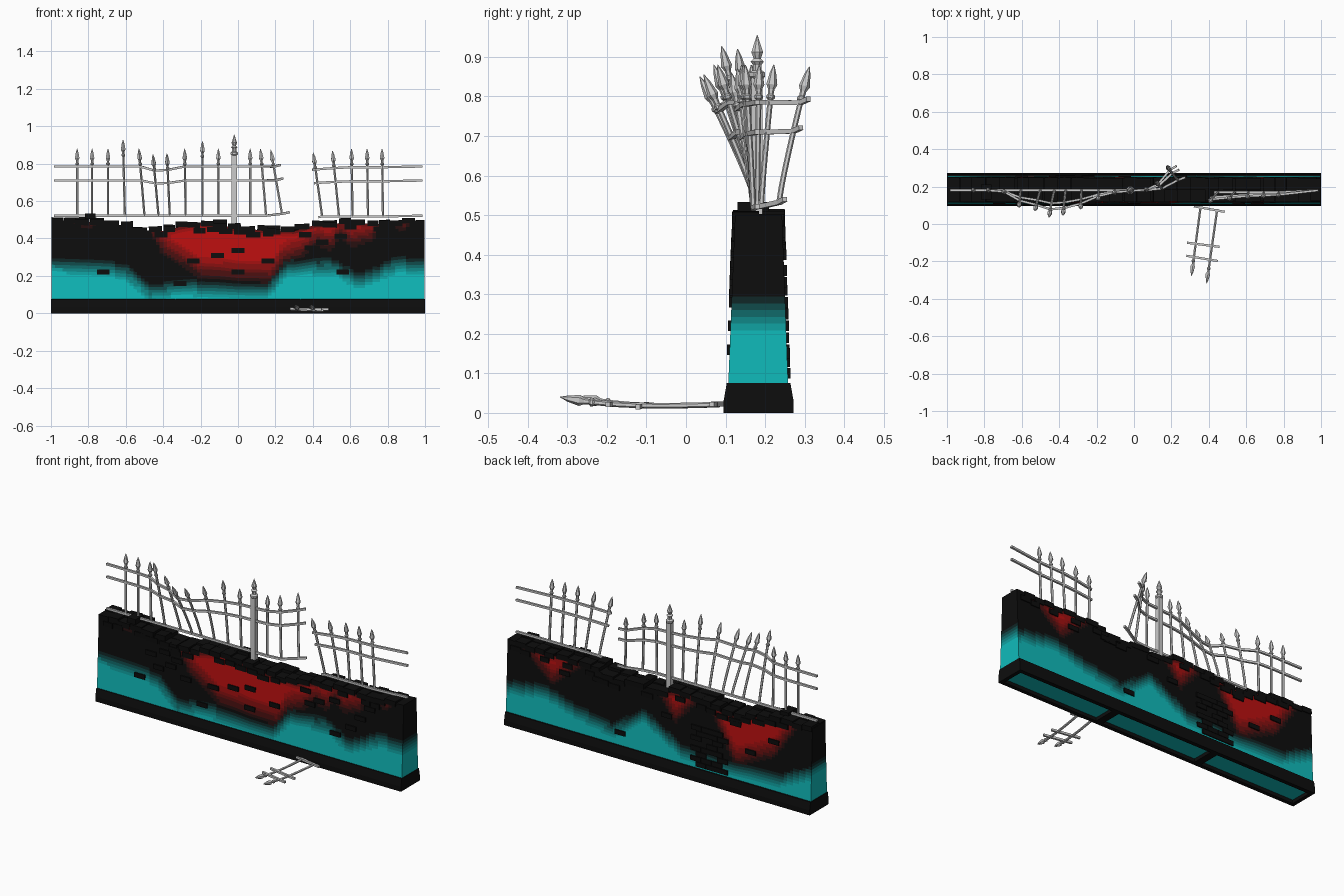
import bpy, bmesh, math, random
from mathutils import Vector, Matrix

if "Cube" in bpy.data.objects:
    bpy.data.objects.remove(bpy.data.objects["Cube"])
random.seed(4)

def material(name, c):
    m = bpy.data.materials.new(name)
    m.diffuse_color = (*c, 1)
    m.use_nodes = True
    m.node_tree.nodes["Principled BSDF"].inputs["Base Color"].default_value = m.diffuse_color
    return m

N = 6  # colour steps of the painted gradient
BLACK = material("black", (.004, .004, .004))
CYAN = [material(f"cyan_{i}", (.005, .5 * (i / N) ** 1.8, .5 * (i / N) ** 1.8)) for i in range(1, N + 1)]
RED = [material(f"red_{i}", (.5 * (i / N) ** 1.8, .005, .005)) for i in range(1, N + 1)]
MATS = [BLACK] + CYAN + RED

def finish(bm, name, mats=()):
    bmesh.ops.recalc_face_normals(bm, faces=bm.faces)
    me = bpy.data.meshes.new(name)
    bm.to_mesh(me)
    bm.free()
    for m in mats:
        me.materials.append(m)
    ob = bpy.data.objects.new(name, me)
    bpy.context.collection.objects.link(ob)
    return ob

def box(bm, c, s, rot=0.0):
    m = Matrix.Translation(c) @ Matrix.Rotation(rot, 4, 'Y') @ Matrix.Diagonal((*s, 1))
    bmesh.ops.create_cube(bm, size=1, matrix=m)

def curve(pts, x):
    for (a, u), (b, v) in zip(pts, pts[1:]):
        if x <= b:
            return u + (v - u) * max(0, (x - a) / (b - a))
    return pts[-1][1]

def clamp(v):
    return max(0.0, min(1.0, v))

# wall outline and the edges of the painted areas
TOP = [(-1, .50), (-.75, .485), (-.6, .47), (-.5, .44), (-.4, .44), (-.3, .465), (-.2, .485),
       (-.1, .475), (0, .45), (.3, .44), (.42, .475), (.6, .485), (.8, .475), (.9, .495), (1, .50)]
CY_F = [(-1, .26), (-.75, .25), (-.6, .22), (-.47, .11), (-.3, .14), (0, .12), (.16, .12),
        (.26, .24), (.5, .25), (.65, .17), (.85, .26), (1, .25)]
CY_B = [(-1, .24), (-.8, .15), (-.5, .13), (-.15, .15), (.1, .29), (.3, .15), (.55, .2), (.75, .26), (1, .22)]
RD_F = [(-1, .55), (-.8, .43), (-.7, .52), (-.5, .46), (-.4, .3), (-.3, .24), (-.2, .17), (.18, .15),
        (.24, .25), (.35, .29), (.42, .35), (.5, .32), (.55, .4), (.6, .34), (.72, .37), (.78, .5), (.88, .42), (1, .55)]
RD_B = [(-1, .6), (-.75, .25), (-.5, .14), (-.4, .3), (-.3, .5), (-.1, .28), (.05, .5), (.45, .5), (.7, .29), (.9, .46), (1, .5)]

def side_y(z, back):
    t = (z - .075) / .45
    return .258 - .016 * t if back else .107 + .018 * t

def paint(x, z, back):
    c = clamp((curve(CY_B if back else CY_F, x) + .05 - z) / .1)
    r = min(clamp((z - curve(RD_B if back else RD_F, x)) / .14), clamp((curve(TOP, x) + .02 - z) / .05))
    if round(c * N) > 0:
        return round(c * N)
    return N + round(r * N) if round(r * N) > 0 else 0

# wall body: tapered slab with a ragged top
bm = bmesh.new()
NX, NZ = 100, 28
cols = []
for i in range(NX + 1):
    x = -.998 + 1.996 * i / NX
    zs = [.02 + (curve(TOP, x) - .02) * j / NZ for j in range(NZ + 1)]
    cols.append([[bm.verts.new((x, side_y(z, b), z)) for z in zs] for b in (0, 1)])
def quad(a, b, c, d, back):
    f = bm.faces.new((a, b, c, d))
    m = f.calc_center_median()
    f.material_index = paint(m.x, m.z, back)
for p, q in zip(cols, cols[1:]):
    for b in (0, 1):
        for j in range(NZ):
            quad(p[b][j], q[b][j], q[b][j + 1], p[b][j + 1], b)
    for j in (0, NZ):
        quad(p[0][j], q[0][j], q[1][j], p[1][j], 0)
        bm.faces.ensure_lookup_table()
        bm.faces[-1].material_index = 0 if j else N
for c in (cols[0], cols[-1]):
    for j in range(NZ):
        quad(c[0][j], c[1][j], c[1][j + 1], c[0][j + 1], 0)
finish(bm, "wall_body", MATS)

# plinth: three hollow sections with sloped sides
bm = bmesh.new()
for k in range(3):
    x0 = -1 + k * 2 / 3
    x1 = x0 + 2 / 3
    rings = []
    for y0, y1, z, d in ((.118, .248, .02, .022), (.118, .248, 0, .022), (.095, .272, 0, 0),
                         (.095, .272, .03, 0), (.103, .264, .075, 0), (.115, .25, .078, .01)):
        rings.append([bm.verts.new(v) for v in ((x0 + d, y0, z), (x1 - d, y0, z), (x1 - d, y1, z), (x0 + d, y1, z))])
    for a, b in zip(rings, rings[1:]):
        for i in range(4):
            bm.faces.new((a[i], a[(i + 1) % 4], b[(i + 1) % 4], b[i]))
finish(bm, "plinth", [BLACK])

# loose brick courses along the top edge
bm = bmesh.new()
x = -.965
while x < .98:
    w = random.uniform(.06, .085)
    for b in (0, 1):
        h = curve(TOP, x) + random.uniform(-.008, .012)
        s = 1 if b else -1
        box(bm, (x, .183 + s * .032, h), (w - .003, .066 + random.uniform(-.004, .004), .03), random.uniform(-.04, .04))
        if random.random() < .65:
            z = h - .031
            box(bm, (min(x + .03, .96), side_y(z, b) - s * .01, z), (w - .005, .033, .029))
    x += w
box(bm, (-.79, .17, .518), (.055, .08, .03))
finish(bm, "top_bricks", [BLACK])

# bricks standing out of both faces
bm = bmesh.new()
front = [(-.72, .22), (0, .335), (-.11, .31), (-.24, .28), (.16, .28), (0, .22), (.56, .22), (-.31, .16),
         (-.6, .3), (-.52, .33), (-.65, .37), (-.56, .4), (-.48, .37), (-.42, .28), (.45, .38), (.39, .35),
         (.36, .42), (.55, .41), (.72, .35), (.78, .42), (-.5, .43), (.66, .28)]
back = [(.25, .15), (-.6, .26), (-.05, .33), (-.75, .36), (.62, .4), (.4, .42), (-.5, .4)]
for r in range(8):  # broken patch on the back
    back += [(-.42 + .07 * i + .035 * (r % 2), .1 + .03 * r) for i in range(3) if random.random() < .85]
for b, spots in enumerate((front, back)):
    for bx, bz in spots:
        box(bm, (bx, side_y(bz, b) - (.008 if b else -.008), bz), (.068, .03, .027))
finish(bm, "face_bricks", [BLACK])

# swept bar with a radius at every point
def tube(bm, pts, radii, sides, ref):
    pts = [Vector(p) for p in pts]
    rings = []
    for i, p in enumerate(pts):
        t = (pts[min(i + 1, len(pts) - 1)] - pts[max(i - 1, 0)]).normalized()
        u = t.cross(Vector(ref)).normalized()
        v = t.cross(u)
        rings.append([bm.verts.new(p + radii[i] * (u * math.cos(a) + v * math.sin(a)))
                      for a in [math.tau * (k + .5) / sides for k in range(sides)]])
    for a, b in zip(rings, rings[1:]):
        for k in range(sides):
            bm.faces.new((a[k], a[(k + 1) % sides], b[(k + 1) % sides], b[k]))
    bm.faces.new(rings[0])
    bm.faces.new(rings[-1])

SPEAR = [(.088, .007), (.084, .011), (.078, .011), (.074, .007), (.062, .008), (.05, .014), (.02, .008), (0, .001)]
def picket(bm, path, length, ref):
    shaft = 1 - .09 / length
    ts = [(shaft * i / 6, .007) for i in range(7)] + [(1 - d / length, r) for d, r in SPEAR]
    tube(bm, [path(t) for t, r in ts], [r for t, r in ts], 6, ref)

# picket: base x, top x, base y, top y, top z, base z
BZ = .522
def lean(p):
    x0, x1, y0, y1, z1, z0 = p
    return lambda t: Vector((x0 + (x1 - x0) * t, y0 + (y1 - y0) * t ** 1.15, z0 + (z1 - z0) * t))

L = [(x0, x1, .18, y, z, BZ) for x0, x1, y, z in (
    (-.86, -.86, .18, .88), (-.78, -.78, .18, .88), (-.695, -.695, .17, .88), (-.605, -.615, .09, .927),
    (-.5, -.53, .07, .88), (-.425, -.455, .035, .85), (-.365, -.38, .045, .855), (-.28, -.285, .08, .88),
    (-.19, -.19, .13, .92), (-.105, -.105, .165, .88), (.065, .065, .185, .88))]
L += [(.15, .12, .19, .222, .88, BZ), (.235, .175, .235, .312, .875, .532)]
R = [(x0, x1, .17, y, z, BZ - .004) for x0, x1, y, z in (
    (.45, .402, .115, .86), (.54, .505, .13, .87), (.612, .607, .14, .88), (.695, .69, .145, .88), (.775, .77, .15, .88))]
LA, LB = (-.985, -.985, .18, .18, .88, BZ), (.275, .21, .25, .335, .885, .54)
RA, RB = (.43, .385, .17, .11, .86, BZ - .008), (.985, .985, .18, .18, .88, BZ)

for name, pk, a, b in (("left", L, LA, LB), ("right", R, RA, RB)):
    bm = bmesh.new()
    for p in pk:
        picket(bm, lean(p), p[4] - p[5], (0, 1, 0))
    finish(bm, name + "_fence_pickets")
    bm = bmesh.new()
    for h in (0, .188, .263):
        pts = [lean(p)(h / max(.358, p[4] - p[5])) for p in [a] + pk + [b]]
        tube(bm, pts, [.0085] * len(pts), 4, (0, 0, 1))
    finish(bm, name + "_fence_rails")

# square main post with a spear finial
bm = bmesh.new()
box(bm, (-.02, .18, .655), (.028, .028, .39))
prof = [(.845, .017), (.85, .022), (.86, .022), (.866, .012), (.88, .012), (.888, .018), (.896, .01), (.912, .016), (.955, .001)]
tube(bm, [(-.02, .18, z) for z, r in prof], [r for z, r in prof], 8, (0, 1, 0))
finish(bm, "main_post")

# broken fence piece lying on the ground
def fallen(x0, x1, y0, y1):
    return lambda t: Vector((x0 + (x1 - x0) * t, y0 + (y1 - y0) * t, .021 - .012 * t + .031 * t ** 3))
bm = bmesh.new()
picket(bm, fallen(.355, .307, .085, -.278), .366, (0, 0, 1))
picket(bm, fallen(.445, .388, .08, -.318), .402, (0, 0, 1))
for p, q in (((.32, .095, .023), (.485, .065, .022)), ((.283, -.1, .021), (.457, -.122, .015)),
             ((.28, -.17, .024), (.448, -.198, .021))):
    tube(bm, [p, q], [.0085] * 2, 4, (0, 0, 1))
finish(bm, "fallen_fence_piece")
